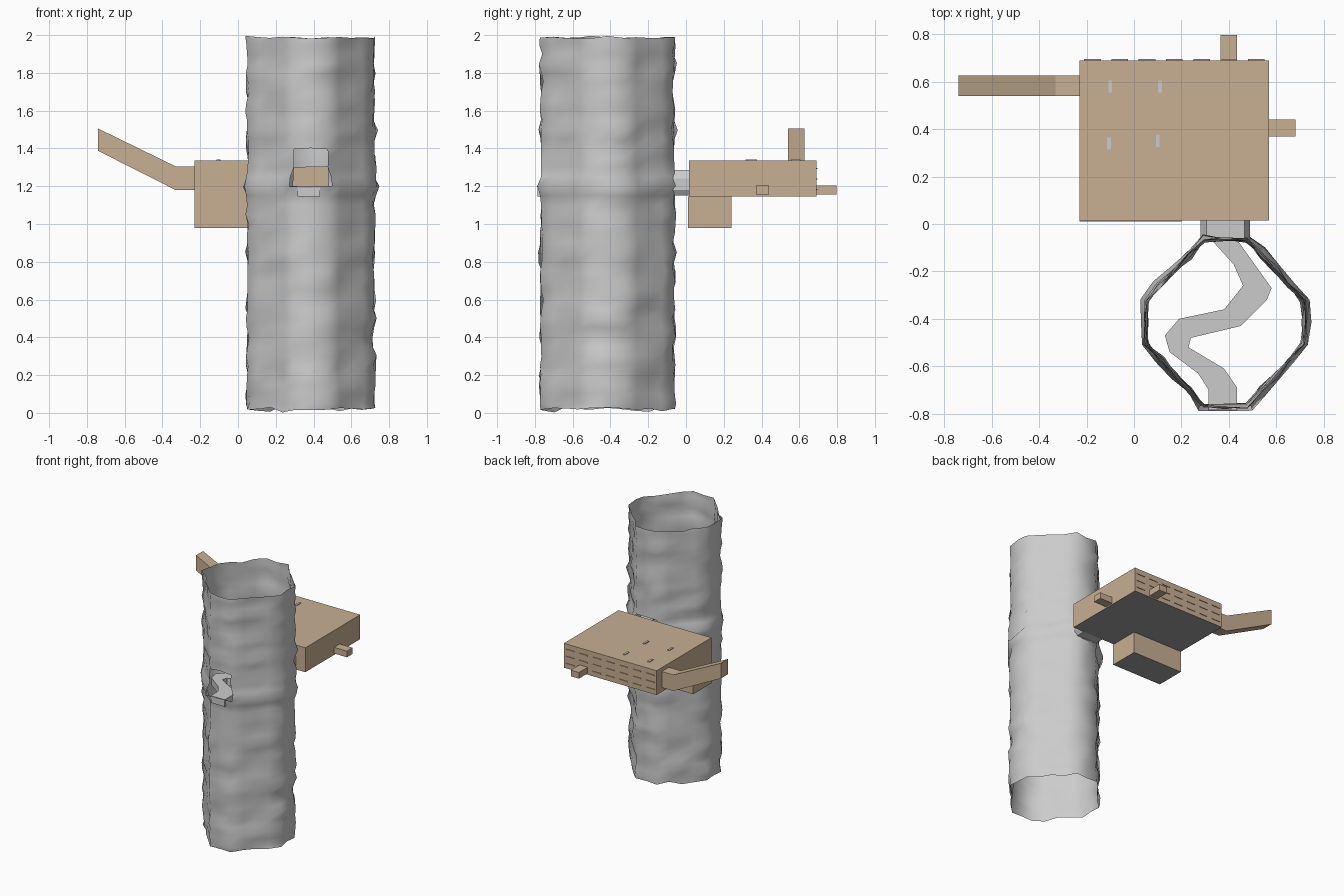
import bpy, bmesh, math
from mathutils import Vector, noise

if "Cube" in bpy.data.objects:
    bpy.data.objects.remove(bpy.data.objects["Cube"])

def material(name, rgb):
    m = bpy.data.materials.new(name)
    m.diffuse_color = (*rgb, 1)
    m.use_nodes = True
    m.node_tree.nodes["Principled BSDF"].inputs["Base Color"].default_value = m.diffuse_color
    return m

WOOD = material("wood", (0.58, 0.43, 0.29))
UNDER = material("underside", (0.35, 0.35, 0.35))

def finish(name, bm, mats=(), smooth=False):
    me = bpy.data.meshes.new(name)
    bm.to_mesh(me)
    bm.free()
    for m in mats:
        me.materials.append(m)
    for p in me.polygons:
        p.use_smooth = smooth
    ob = bpy.data.objects.new(name, me)
    bpy.context.collection.objects.link(ob)
    return ob

def prism(name, points, offset, mats=(), grey_base=False, caps=True):
    """Extrude a closed outline along an offset vector."""
    bm = bmesh.new()
    a = [bm.verts.new(p) for p in points]
    b = [bm.verts.new(Vector(p) + Vector(offset)) for p in points]
    n = len(a)
    for i in range(n):
        bm.faces.new((a[i], a[(i + 1) % n], b[(i + 1) % n], b[i]))
    if caps:
        bm.faces.new(a[::-1])
        bm.faces.new(b)
    bmesh.ops.recalc_face_normals(bm, faces=bm.faces)
    if grey_base:
        for f in bm.faces:
            if f.normal.z < -0.9:
                f.material_index = 1
    return finish(name, bm, mats)

def box(name, x, y, z, mats=(WOOD,), grey_base=False):
    pts = [(x[0], y[0], z[0]), (x[1], y[0], z[0]), (x[1], y[1], z[0]), (x[0], y[1], z[0])]
    return prism(name, pts, (0, 0, z[1] - z[0]), mats, grey_base)

# Hollow trunk: lumpy eight-sided shell with a front window and a back opening
CX, CY, HX, HY, K = 0.385, -0.415, 0.335, 0.352, 0.09
corners = [(-K, -HY), (K, -HY), (HX, -K), (HX, K), (K, HY), (-K, HY), (-HX, K), (-HX, -K)]
ring = []
for i, c in enumerate(corners):
    d = corners[(i + 1) % 8]
    steps = 2 if i % 2 == 0 else 4
    for s in range(steps):
        t = s / steps
        ring.append((c[0] + (d[0] - c[0]) * t, c[1] + (d[1] - c[1]) * t))
N, ROWS = len(ring), 40
BACK = 12                       # first column of the back flat
bm = bmesh.new()
grid = []
for r in range(ROWS + 1):
    z = r * 0.05
    row = []
    for i, (x, y) in enumerate(ring):
        p = Vector((x, y, z))
        out = Vector((x, y, 0)).normalized()
        near_hole = 1.1 <= z <= 1.45 and abs(x) < 0.1
        amp = 0.006 if near_hole else 0.022
        bump = amp * (noise.noise(p * 9.0) + 0.7 * noise.noise(p * 23.0 + Vector((5, 2, 1))))
        bump += 0.02 * math.exp(-((z - 1.2) / 0.03) ** 2)
        q = p + out * bump
        if y < -0.3 and abs(abs(x) - K) < 0.01 and r in (24, 25):
            q.x += math.copysign(0.018, x)
        zz = z + 0.012 * noise.noise(p * 14 + Vector((3, 3, 3)))
        if r == 0:
            zz = 0.02 + 0.03 * noise.noise(p * 11)
        elif r == ROWS:
            zz = 1.985 + 0.025 * noise.noise(p * 11)
        row.append(bm.verts.new((CX + q.x, CY + q.y, min(2.0, max(0.0, zz)))))
    grid.append(row)
for r in range(ROWS):
    for i in range(N):
        if i in (0, 1) and 24 <= r < 28:
            continue
        if i in (BACK, BACK + 1) and 23 <= r < 26:
            continue
        j = (i + 1) % N
        bm.faces.new((grid[r][i], grid[r][j], grid[r + 1][j], grid[r + 1][i]))
finish("trunk", bm, smooth=True)

# Winding path inside the trunk
right = [(0.43, -0.06), (0.58, -0.27), (0.56, -0.32), (0.45, -0.43), (0.24, -0.48),
         (0.23, -0.52), (0.38, -0.61), (0.435, -0.69), (0.435, -0.785)]
left = [(0.32, -0.06), (0.42, -0.17), (0.46, -0.26), (0.38, -0.36), (0.19, -0.40),
        (0.13, -0.47), (0.15, -0.54), (0.27, -0.63), (0.315, -0.70), (0.315, -0.785)]
prism("inner_path", [(x, y, 1.145) for x, y in right + left[::-1]], (0, 0, 0.055))

# Collar joining trunk and house
collar = [(0.30, 1.15), (0.47, 1.15), (0.49, 1.18), (0.49, 1.24), (0.465, 1.285),
          (0.305, 1.285), (0.28, 1.24), (0.28, 1.18)]
prism("collar", [(x, -0.07, z) for x, z in collar], (0, 0.09, 0), caps=False)

# House body and lower room
box("house_body", (-0.23, 0.57), (0.015, 0.69), (1.145, 1.335), (WOOD, UNDER), True)
box("lower_room", (-0.23, 0.20), (0.01, 0.24), (0.98, 1.146), (WOOD, UNDER), True)

# Bent side chute
chute = [(-0.22, 1.18), (-0.22, 1.305), (-0.33, 1.305), (-0.74, 1.505), (-0.74, 1.387), (-0.33, 1.18)]
prism("side_chute", [(x, 0.54, z) for x, z in chute], (0, 0.087, 0), (WOOD,))

# Perches on the right and the back
box("right_perch", (0.56, 0.68), (0.37, 0.44), (1.155, 1.203))
box("back_perch", (0.365, 0.435), (0.68, 0.797), (1.155, 1.203))

# Rows of short slats on the back wall
for r in range(3):
    for c in range(7):
        x = -0.21 + c * 0.115
        z = 1.18 + r * 0.055
        if r == 0 and c == 5:
            continue
        box("back_slat", (x, x + 0.07), (0.685, 0.695), (z, z + 0.006))

# Small pegs on the roof
for x, y in ((-0.1, 0.58), (0.11, 0.58), (-0.105, 0.34), (0.1, 0.35)):
    box("roof_peg", (x - 0.008, x + 0.008), (y - 0.025, y + 0.025), (1.33, 1.341), ())
